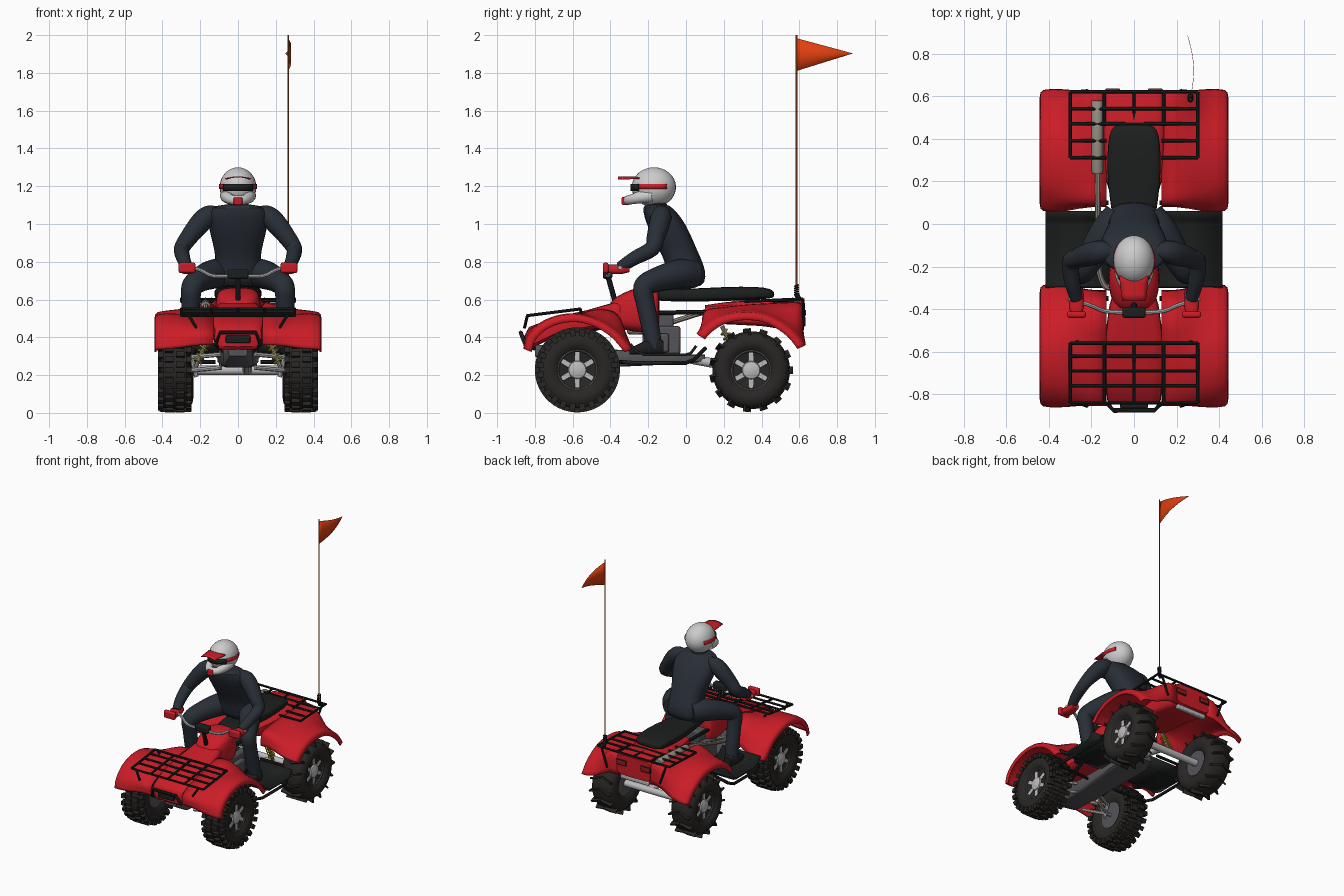
import bpy, bmesh, math
from mathutils import Vector, Matrix
from math import sin, cos, pi

if "Cube" in bpy.data.objects:
    bpy.data.objects.remove(bpy.data.objects["Cube"])

def mat(name, r, g, b):
    m = bpy.data.materials.new(name)
    m.diffuse_color = (r, g, b, 1)
    m.use_nodes = True
    m.node_tree.nodes["Principled BSDF"].inputs["Base Color"].default_value = m.diffuse_color
    return m
RED, BLACK = mat("red", .6, .012, .02), mat("black", .012, .013, .013)
RUBBER, SILVER = mat("rubber", .022, .02, .018), mat("silver", .5, .5, .52)
STEEL, SUIT = mat("steel", .3, .27, .23), mat("suit", .022, .028, .038)
DARK, WHITE = mat("dark grey", .09, .09, .1), mat("white", .65, .65, .65)
YELLOW, ORANGE = mat("yellow", .7, .5, .03), mat("orange", .75, .05, .005)
POLE, LAMP = mat("pole", .45, .12, .03), mat("lamp", .3, .01, .01)

def make(name, verts, faces, m, mirror=False, subd=0, solid=0, bevel=0, angle=40):
    me = bpy.data.meshes.new(name)
    me.from_pydata([tuple(v) for v in verts], [], faces)
    bm = bmesh.new(); bm.from_mesh(me)
    bmesh.ops.recalc_face_normals(bm, faces=bm.faces)
    bm.to_mesh(me); bm.free()
    me.shade_smooth(); me.set_sharp_from_angle(angle=math.radians(angle))
    me.materials.append(m)
    o = bpy.data.objects.new(name, me)
    bpy.context.collection.objects.link(o)
    if solid: o.modifiers.new("solid", 'SOLIDIFY').thickness = solid
    if bevel:
        b = o.modifiers.new("bevel", 'BEVEL'); b.width = bevel; b.segments = 2
    if subd:
        s = o.modifiers.new("subd", 'SUBSURF'); s.levels = s.render_levels = subd
    if mirror: o.modifiers.new("mirror", 'MIRROR')
    return o

def skin(rows, n, closed=True, caps=True, base=0):
    f = [(base+i*n+j, base+i*n+(j+1) % n, base+(i+1)*n+(j+1) % n, base+(i+1)*n+j)
         for i in range(rows-1) for j in range(n if closed else n-1)]
    if caps: f += [tuple(base+j for j in range(n)), tuple(base+(rows-1)*n+j for j in range(n))]
    return f

def curve(pts, k=5):
    P = [Vector(p) for p in pts]; P = [2*P[0]-P[1]] + P + [2*P[-1]-P[-2]]
    out = []
    for i in range(1, len(P)-2):
        a, b, c, d = P[i-1:i+3]
        for t in (j/k for j in range(k)):
            out.append(.5*(2*b+(c-a)*t+(2*a-5*b+4*c-d)*t*t+(3*b-a-3*c+d)*t**3))
    return out + [P[-2]]

def tubes(name, paths, r, m, n=8, k=0, **kw):
    V, F = [], []
    for path in paths:
        path = curve(path, k) if k else path
        P = [Vector(p[:3]) for p in path]; up = None
        base = len(V)
        for i, p in enumerate(P):
            t = (P[min(i+1, len(P)-1)]-P[max(i-1, 0)]).normalized()
            if up is None: up = t.orthogonal()
            up = (up-t*up.dot(t)).normalized(); w = t.cross(up)
            q = path[i][3] if len(path[i]) > 3 else r
            V += [p+q*(up*cos(2*pi*j/n)+w*sin(2*pi*j/n)) for j in range(n)]
        F += skin(len(P), n, base=base)
    return make(name, V, F, m, **kw)

def boxes(name, items, m, bevel=.006, **kw):
    V, F = [], []
    for c, s, *rot in items:
        M = Matrix.Translation(c) @ (rot[0] if rot else Matrix()) @ Matrix.Diagonal((*s, 1))
        b = len(V)
        V += [M @ Vector((x, y, z)) for x in (-.5, .5) for y in (-.5, .5) for z in (-.5, .5)]
        F += [tuple(b+i for i in q) for q in ((0, 1, 3, 2), (4, 6, 7, 5), (0, 4, 5, 1), (2, 3, 7, 6), (0, 2, 6, 4), (1, 5, 7, 3))]
    return make(name, V, F, m, bevel=bevel, **kw)

def hull(name, stations, m, axis='y', e=.55, n=16, cx=0, **kw):
    # stations: (position on axis, half width, low, high), rounded-box sections
    V = []
    for p, w, lo, hi in stations:
        for j in range(n):
            c, s = cos(2*pi*j/n), sin(2*pi*j/n)
            x = cx+w*math.copysign(abs(c)**e, c)
            h = (lo+hi)/2+(hi-lo)/2*math.copysign(abs(s)**e, s)
            V.append((x, p, h) if axis == 'y' else (x, h, p))
    return make(name, V, skin(len(stations), n), m, **kw)

def lathe_x(name, c, prof, m, n=40, **kw):
    V = [(c[0]+d, c[1]+r*cos(2*pi*j/n), c[2]+r*sin(2*pi*j/n)) for d, r in prof for j in range(n)]
    return make(name, V, skin(len(prof), n), m, mirror=True, **kw)

# wheels: tyre, rim, spokes and tread
def wheel(pre, c, w, R, front):
    lathe_x(pre+"_tyre", c, [(-w*.7, .09), (-w*.88, .11), (-w*.96, R-.06), (-w*.9, R-.03), (-w*.68, R-.008), (0, R),
            (w*.68, R-.008), (w*.9, R-.03), (w*.96, R-.06), (w*.88, .12), (w*.7, .105), (w*.6, .09)], RUBBER)
    lathe_x(pre+"_rim", c, [(-w*.72, .1), (w*.3, .03), (w*.3, .085), (w*.72, .1), (w*.72, .107), (-w*.7, .107)], DARK)
    lathe_x(pre+"_hub", c, [(-w*.5, .05), (w*.55, .052), (w*.7, .045), (w*.8, .02)], SILVER, n=20)
    boxes(pre+"_spokes", [(Vector(c)+Vector((w*.52, .065*cos(a), .065*sin(a))), (.02, .065, .028), Matrix.Rotation(a, 4, 'X'))
          for a in (i*pi/3+pi/6 for i in range(6))], SILVER, .004, mirror=True)
    knobs = []
    num = 24 if front else 15
    rows = ((-.86, 0, .03), (-.33, .5, .045), (.33, 0, .045), (.86, .5, .03)) if front else ((-.42, 0, w*.9), (.42, 0, w*.9))
    for i in range(num):
        for d, off, sx in rows:
            a = 2*pi*(i+off)/num
            rr = R-(.012 if front and abs(d) > .5 else .002)
            tw = Matrix.Rotation(0 if front else math.copysign(.35, d), 4, 'Y')
            knobs.append((Vector(c)+Vector((d*w, rr*cos(a), rr*sin(a))), (sx, .036, .03 if front else .012), Matrix.Rotation(a, 4, 'X') @ tw))
    boxes(pre+"_tread", knobs, RUBBER, 0, mirror=True)
wheel("front_wheel", (.335, -.575, .228), .086, .209, True)
wheel("rear_wheel", (.33, .345, .226), .098, .206, False)

# fenders: blend an inner body line into the outer wheel arch, then a lip
def fender(name, inner, outer, cen):
    I, O = curve(inner, 4), curve(outer, 4)
    V = []
    for x, w, lip in ((.13, 1, 0), (.2, .95, 0), (.26, .65, 0), (.32, .22, 0), (.38, .03, 0), (.425, 0, .02), (.439, 0, .06), (.443, 0, .15)):
        for i, o in zip(I, O):
            p = o.lerp(i, w).lerp(Vector(cen), lip)
            V.append((x, p.x, p.y))
    make(name, V, skin(8, len(I), False, False), RED, mirror=True, solid=.01, angle=60)
fender("front_fender", [(-.85, .36), (-.85, .42), (-.8, .46), (-.7, .495), (-.58, .52), (-.46, .55), (-.36, .52), (-.31, .4)],
       [(-.862, .34), (-.84, .41), (-.77, .48), (-.67, .52), (-.56, .525), (-.45, .49), (-.36, .43), (-.28, .34)], (-.575, .226))
fender("rear_fender", [(.08, .45), (.1, .54), (.2, .56), (.32, .573), (.43, .58), (.55, .585), (.615, .57), (.62, .43)],
       [(.055, .42), (.11, .475), (.19, .52), (.3, .54), (.41, .53), (.5, .49), (.58, .43), (.635, .36)], (.345, .222))

# bodywork
hull("hood", [(-.845, .1, .35, .43), (-.83, .125, .335, .455), (-.7, .14, .4, .505), (-.52, .135, .44, .545), (-.38, .115, .44, .585), (-.33, .1, .45, .59)], RED, e=.4)
hull("fuel_tank", [(-.41, .06, .45, .58), (-.38, .1, .45, .61), (-.29, .125, .43, .66), (-.2, .12, .42, .67), (-.15, .1, .43, .66), (-.14, .08, .45, .64)], RED, subd=1)
hull("rear_body", [(.1, .1, .5, .57), (.2, .13, .47, .585), (.4, .145, .46, .6), (.6, .15, .43, .6), (.625, .14, .44, .59)], RED, e=.35)
hull("seat", [(-.16, .06, .6, .645), (-.14, .08, .59, .66), (.0, .095, .59, .655), (.2, .13, .59, .668), (.38, .126, .6, .67), (.45, .11, .605, .657), (.468, .08, .615, .64)], BLACK, e=.5, subd=1)
boxes("tail_lamp_frame", [((.1, .622, .53), (.085, .016, .045))], BLACK, mirror=True)
boxes("tail_lamp", [((.1, .629, .53), (.07, .014, .032))], LAMP, mirror=True)

# footwells with side bars
foot = [(-.3, .36), (-.27, .32), (-.22, .3), (0, .3), (.03, .31), (.06, .35)]
make("footwell", [(x, y, z) for x in (.1, .415) for y, z in foot], skin(2, 6, False, False), BLACK, mirror=True, solid=.015)
tubes("side_bar", [[(.12, -.35, .27), (.38, -.33, .27), (.4, -.28, .265), (.4, 0, .265), (.38, .04, .28), (.3, .1, .34), (.12, .1, .34)]], .011, BLACK, mirror=True)

# chassis and engine
hull("skid_plate", [(-.8, .05, .3, .36), (-.7, .08, .24, .36), (-.45, .09, .24, .34), (.0, .11, .26, .31), (.1, .07, .27, .31)], DARK, e=.35)
boxes("engine", [((0, -.13, .385), (.2, .2, .15)), ((.1, -.15, .37), (.06, .12, .1)), ((0, -.13, .49), (.12, .13, .1))], DARK, .012)
tubes("frame_rails", [[(.08, -.62, .32), (.08, -.5, .44), (.08, -.15, .53), (.08, .5, .54)]], .012, BLACK, mirror=True)
tubes("swing_arm", [[(.05, .0, .29), (.05, .345, .226)]], .026, SILVER, n=12)
tubes("rear_axle", [[(-.27, .345, .226), (.27, .345, .226)]], .025, SILVER, n=12)
tubes("suspension_arms", [[(.09, y, z), (.25, -.575, z-.015)] for z in (.24, .31) for y in (-.66, -.5)] + [[(.22, -.575, .19), (.25, -.575, .31)], [(.24, -.575, .226), (.3, -.575, .226)]], .012, SILVER, mirror=True)
boxes("rear_hitch", [((0, .6, .42), (.24, .03, .03))], SILVER)
def shock(name, a, b):
    a, b = Vector(a), Vector(b); d = (b-a).normalized(); u = d.orthogonal().normalized(); w = d.cross(u)
    tubes(name+"_damper", [[a, b]], .011, STEEL, mirror=True)
    tubes(name+"_spring", [[a.lerp(b, .12+.76*i/60)+.022*(u*cos(i*.63)+w*sin(i*.63)) for i in range(61)]], .005, YELLOW, n=5, mirror=True)
shock("front_shock", (.225, -.6, .24), (.15, -.6, .42))
shock("rear_shock", (.09, .29, .25), (.09, .19, .46))

# exhaust
tubes("exhaust_pipe", [[(-.06, -.2, .43), (-.12, -.3, .43), (-.16, -.24, .44), (-.165, -.14, .46), (-.17, .1, .535), (-.17, .27, .57)]], .014, STEEL, k=4)
tubes("muffler", [[(-.172, .24, .565, .025), (-.172, .25, .567, .027), (-.172, .57, .583, .027), (-.172, .58, .584, .022)]], .027, STEEL, n=16)

# racks and bumpers
def fz(y): return .515+.035*(y+.84)/.28
X = (-.3, -.14, 0, .14, .3)
tubes("front_rack", [[(x, -.84, fz(-.84)), (x, -.56, fz(-.56))] for x in X] + [[(-.3, y, fz(y)), (.3, y, fz(y))] for y in (-.84, -.76, -.69, -.62, -.56)]
      + [[(s*.26, -.84, .515), (s*.22, -.855, .45)] for s in (-1, 1)] + [[(s*.28, -.56, .55), (s*.26, -.55, .51)] for s in (-1, 1)], .008, BLACK)
tubes("rear_rack", [[(x, .31 if abs(x) > .2 else .46, .59), (x, .62, .603)] for x in X] + [[(-.3, y, .6), (.3, y, .6)] for y in (.54, .62)] + [[(-.3, .47, .598), (.3, .47, .598)]]
      + [[(s*.3, y, .593), (s*.13, y, .593)] for s in (-1, 1) for y in (.31, .39)] + [[(s*.27, .62, .6), (s*.22, .625, .46)] for s in (-1, 1)], .008, BLACK)
tubes("front_bumper", [[(-.09, -.8, .34), (-.12, -.85, .36), (-.095, -.875, .425), (.095, -.875, .425), (.12, -.85, .36), (.09, -.8, .34)]], .011, BLACK)
boxes("winch", [((0, -.85, .39), (.13, .03, .04))], BLACK)

# steering
tubes("handlebar", [[(-.31, -.35, .77), (-.21, -.38, .76), (-.13, -.41, .725), (0, -.415, .725), (.13, -.41, .725), (.21, -.38, .76), (.31, -.35, .77)]], .01, SILVER, k=4)
tubes("steering_column", [[(0, -.37, .57), (0, -.415, .73)]], .014, BLACK)
boxes("gauge_pod", [((0, -.415, .735), (.11, .05, .05))], BLACK, .01)
boxes("hand_guard", [((.27, -.425, .768), (.09, .03, .055))], RED, .01, mirror=True)

# rider body
hull("rider_torso", [(1.105, .08, -.215, -.1), (1.09, .14, -.23, -.075), (1.04, .17, -.225, -.025), (.95, .15, -.19, .025), (.86, .125, -.14, .06), (.79, .12, -.11, .095), (.72, .14, -.1, .11), (.66, .12, -.07, .09)], SUIT, 'z', e=.8, subd=1)
tubes("rider_neck", [[(0, -.15, 1.06), (0, -.165, 1.15)]], .055, SUIT, n=16)
tubes("rider_arm", [[(.1, -.13, 1.06, .035), (.155, -.13, 1.045, .053), (.2, -.14, 1.005, .056), (.26, -.16, .93, .048), (.297, -.18, .87, .042), (.29, -.27, .82, .037), (.27, -.35, .77, .03)]], .05, SUIT, n=14, k=5, mirror=True)
tubes("rider_leg", [[(.07, .04, .735, .075), (.13, -.04, .735, .078), (.21, -.17, .7, .064), (.245, -.225, .66, .056), (.25, -.215, .58, .05), (.255, -.19, .46, .048), (.26, -.165, .34, .042)]], .06, SUIT, n=14, k=5, mirror=True)
hull("rider_boot", [(-.3, .025, .31, .335), (-.28, .038, .308, .35), (-.22, .042, .308, .38), (-.14, .04, .308, .4), (-.12, .03, .31, .38)], BLACK, cx=.26, mirror=True, e=.7)
hull("rider_glove", [(-.42, .025, .745, .785), (-.39, .036, .735, .785), (-.34, .036, .735, .785), (-.3, .03, .745, .79)], RED, cx=.27, mirror=True, e=.7)

# helmet: shell, chin bar, goggles and peak
n = 28
make("helmet_shell", [(.097*sin(a)*cos(b), -.17+.117*sin(a)*sin(b), 1.195+.105*cos(a)) for a in (.03+2.75*i/15 for i in range(16)) for b in (2*pi*j/n for j in range(n))], skin(16, n), WHITE)
tubes("helmet_chin_bar", [[(-.06, -.18, 1.15, .036), (-.056, -.24, 1.142, .033), (-.038, -.29, 1.13, .026), (0, -.31, 1.125, .026), (.038, -.29, 1.13, .026), (.056, -.24, 1.142, .033), (.06, -.18, 1.15, .036)]], .03, WHITE, n=12, k=4)
def band(name, a0, a1, z0, z1, off, m):
    A = [a0+(a1-a0)*i/20 for i in range(21)]
    make(name, [((.097+off)*sin(a), -.17-(.117+off)*cos(a), z) for z in (z0, z1) for a in A], skin(2, 21, False, False), m, solid=.006)
band("goggle_strap", -2.2, 2.2, 1.186, 1.212, .003, RED)
band("goggle_lens", -.85, .85, 1.175, 1.213, .008, BLACK)
boxes("helmet_mouth_vent", [((0, -.328, 1.122), (.045, .025, .042))], RED)
make("helmet_peak", [(x*(1-.2*t), -.245-.115*t, 1.252-.001*t-2.2*x*x) for t in (0, .25, .5, .75, 1) for x in (-.07, -.046, -.023, 0, .023, .046, .07)], skin(5, 7, False, False), RED, solid=.004)

# whip flag on a sprung base
tubes("flag_base", [[(.265, .6, .595), (.265, .585, .63)]], .014, BLACK)
tubes("flag_base_spring", [[(.265+.011*cos(i*.7), .585+.011*sin(i*.7), .62+i*.0012) for i in range(50)]], .004, BLACK, n=5)
tubes("flag_pole", [[(.265, .585, .62), (.265, .585, 2.0)]], .004, POLE)
make("flag", [(.265+.022*sin(pi*t)-.012*t, .587+.297*t, 1.897+.086*(1-t)*s+.006*t) for t in (i/12 for i in range(13)) for s in (-1, 0, 1)], skin(13, 3, False, False), ORANGE, solid=.002)
